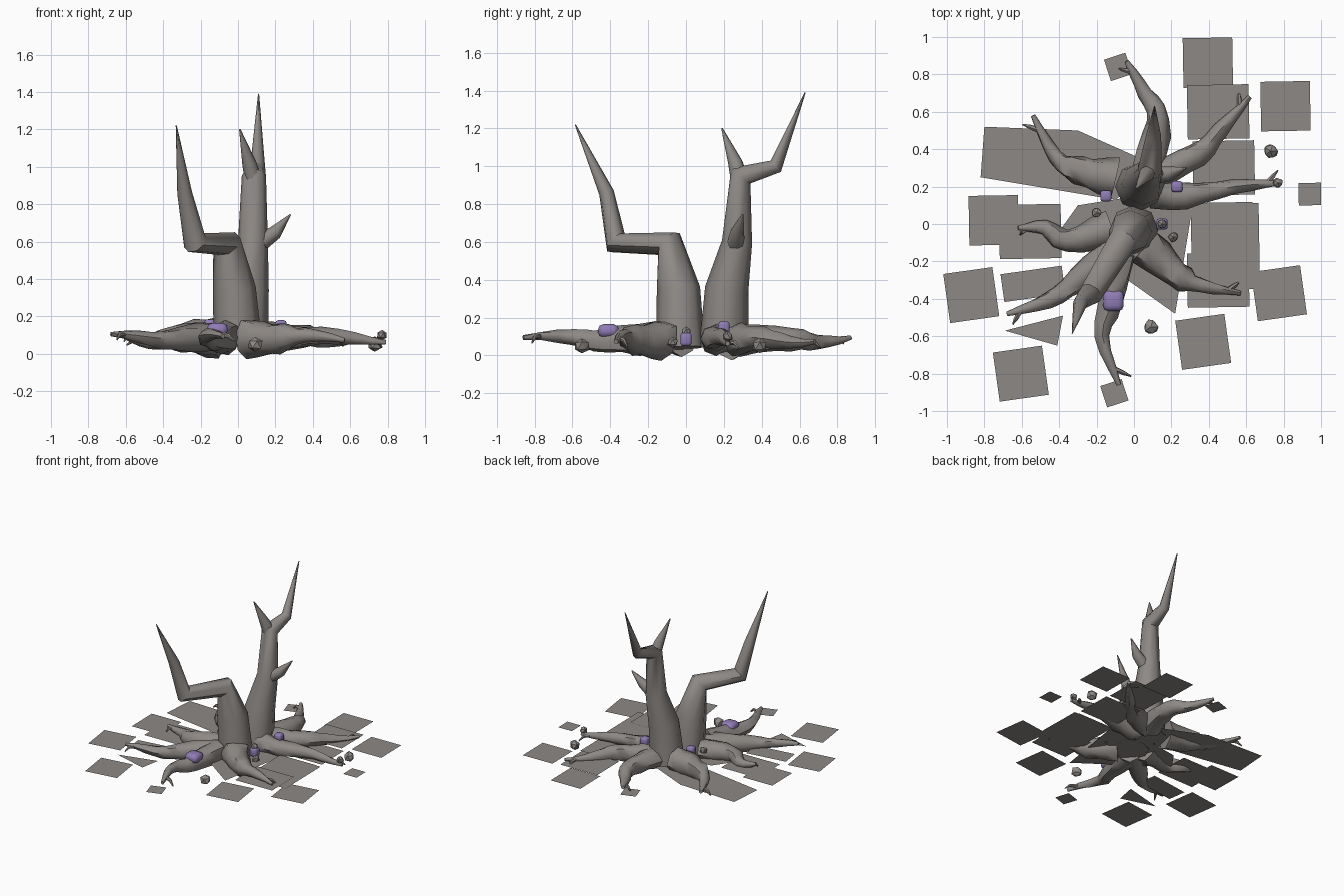
import bpy, bmesh, math, random
from mathutils import Vector, Matrix

if "Cube" in bpy.data.objects:
    bpy.data.objects.remove(bpy.data.objects["Cube"])
random.seed(4)


def material(name, col):
    m = bpy.data.materials.new(name)
    m.diffuse_color = (*col, 1)
    m.use_nodes = True
    m.node_tree.nodes["Principled BSDF"].inputs["Base Color"].default_value = m.diffuse_color
    return m


GREY = material("grey wood and stone", (0.27, 0.25, 0.235))
PURPLE = material("purple crystal", (0.28, 0.20, 0.46))


def finish(name, bm, mat, smooth=True):
    me = bpy.data.meshes.new(name)
    bm.to_mesh(me)
    bm.free()
    me.materials.append(mat)
    ob = bpy.data.objects.new(name, me)
    bpy.context.collection.objects.link(ob)
    if smooth:
        bpy.ops.object.select_all(action='DESELECT')
        ob.select_set(True)
        bpy.context.view_layer.objects.active = ob
        bpy.ops.object.shade_smooth_by_angle(angle=math.radians(50))
    return ob


def add_tube(bm, points, radii, jitter=0.0, sides=8):
    """Tapered tube through points, mitred at the bends."""
    P = [Vector(p) for p in points]
    rings, ref = [], None
    for i, p in enumerate(P):
        a = (p - P[i - 1]).normalized() if i else (P[1] - p).normalized()
        b = (P[i + 1] - p).normalized() if i < len(P) - 1 else a
        t = (a + b).normalized()
        ref = t.orthogonal() if ref is None else ref - t * ref.dot(t)
        ref.normalize()
        side = t.cross(ref)
        ring = []
        for k in range(sides):
            ang = 2 * math.pi * k / sides
            r = radii[i] * (1 + random.uniform(-jitter, jitter))
            ring.append(bm.verts.new(p + r * (math.cos(ang) * ref + math.sin(ang) * side)))
        rings.append(ring)
    for r0, r1 in zip(rings, rings[1:]):
        for k in range(sides):
            j = (k + 1) % sides
            bm.faces.new((r0[k], r0[j], r1[j], r1[k]))
    bm.faces.new(rings[0][::-1])
    bm.faces.new(rings[-1])


# Forked trunk: each stem bends sharply and ends in a spike
STEM_R = (.13, .115, .08, .065, .04, .003)
stems = {
    "front_stem": [(0, -.03, .04), (-.02, -.04, .35), (-.06, -.09, .59),
                   (-.23, -.37, .595), (-.285, -.42, .86), (-.33, -.585, 1.22)],
    "back_stem": [(.03, .2, .04), (.05, .215, .35), (.08, .27, .6),
                  (.085, .29, .95), (.105, .475, 1), (.11, .63, 1.39)],
    "back_spike": [(.09, .29, .9), (.06, .26, 1.02), (.01, .19, 1.2)],
    "side_twig": [(.1, .26, .58), (.2, .27, .65), (.28, .3, .745)],
}
for name, pts in stems.items():
    bm = bmesh.new()
    add_tube(bm, pts, STEM_R if len(pts) > 3 else (.05, .038, .004))
    finish(name, bm, GREY)

# Gnarled roots: four plan points, smoothed, tapering and dipping outwards
roots = [
    [(-.1, .24), (-.3, .29), (-.42, .36), (-.54, .58)],
    [(-.12, -.02), (-.36, -.09), (-.48, -.02), (-.62, -.02)],
    [(-.06, -.1), (-.3, -.3), (-.46, -.41), (-.68, -.48)],
    [(-.07, -.16), (-.12, -.42), (-.17, -.6), (-.08, -.86)],
    [(.06, -.12), (.23, -.27), (.36, -.33), (.57, -.37)],
    [(.1, .17), (.28, .15), (.54, .2), (.79, .22)],
    [(.1, .25), (.34, .37), (.46, .5), (.62, .68)],
    [(.08, .28), (.13, .56), (.06, .7), (-.04, .87)],
]
N = 9
for i, plan in enumerate(roots):
    c = [Vector(p) for p in plan]
    c = [2 * c[0] - c[1]] + c + [2 * c[3] - c[2]]
    pts, radii = [], []
    for n in range(N + 1):
        s = min(int(n / N * 3), 2)
        t, (a, b, d, e) = n / N * 3 - s, c[s:s + 4]
        q = .5 * (2 * b + (d - a) * t + (2 * a - 5 * b + 4 * d - e) * t * t
                  + (3 * b - a - 3 * d + e) * t ** 3)
        u = n / N
        pts.append((q.x, q.y, .085 + .022 * u * math.sin(u * 6 + i)))
        radii.append(.012 + .075 * (1 - u) ** .9 * (1.25 if i in (0, 4) and n < 5 else 1))
    bm = bmesh.new()
    add_tube(bm, pts, radii, .13)
    # small claw at the tip
    p, e = Vector(pts[-2]), Vector(pts[-1]) - Vector(pts[-2])
    out = e + Vector((-e.y, e.x, 0))
    add_tube(bm, [p, p + out * .5, p + out * .8 - Vector((0, 0, .03))], (.016, .012, .004), sides=6)
    finish(f"root_{i + 1}", bm, GREY)

# Loose stones
stones = [(.73, .39, .05), (.09, -.55, .05), (.21, -.07, .07),
          (-.2, .06, .13), (.77, .22, .1), (.15, 0, .125)]
for i, at in enumerate(stones):
    bm = bmesh.new()
    bmesh.ops.create_icosphere(bm, subdivisions=1, radius=.043 if i < 2 else .029)
    for v in bm.verts:
        v.co = v.co * random.uniform(.85, 1.1) + Vector(at)
    finish(f"stone_{i + 1}", bm, GREY, False)

# Purple crystals, one large on the front root and three small
for i, at in enumerate([(-.11, -.41, .13), (-.15, .15, .15), (.23, .2, .145), (.15, 0, .085)]):
    w = .06 if i else .11
    bm = bmesh.new()
    bmesh.ops.create_cube(bm, size=1, matrix=Matrix.Translation(at) @ Matrix.Diagonal((w, w, .07, 1)))
    bmesh.ops.bevel(bm, geom=bm.edges[:], offset=w * .25, segments=2, affect='EDGES', profile=.5)
    finish(f"crystal_{i + 1}", bm, PURPLE)

# Flat square paving plates, front ones turned a little; the last three are small
plates = [(-.87, -.38), (-.605, -.8), (-.75, .02), (.395, .863), (.81, .63), (.45, .6),
          (.48, .3), (.47, -.03), (.45, -.3), (.775, -.37), (.37, -.63), (-.555, -.04),
          (-.54, -.32), (.55, -.12), (.94, .16), (-.105, -.905), (-.085, .84)]
for i, (x, y) in enumerate(plates):
    w = .12 if i > 13 else .33 if abs(x) < .6 and abs(y) < .61 else .265
    d = .15 if i == 12 else min(w, .29)
    turn = math.radians(18 if i > 14 else 8 if y < -.31 else 1)
    if i == 13:
        w, d = .24, .46
    bm = bmesh.new()
    bmesh.ops.create_grid(bm, x_segments=1, y_segments=1, size=.5,
                          matrix=Matrix.Translation((x, y, .05 + .005 * (i % 3)))
                          @ Matrix.Rotation(turn, 4, 'Z') @ Matrix.Diagonal((w, d, 1, 1)))
    finish(f"plate_{i + 1}", bm, GREY, False)

# Larger irregular plates under the trunk
slabs = [
    [(-.82, .25), (-.1, .13), (.15, .3), (-.3, .5), (-.8, .52)],
    [(-.4, -.04), (.22, -.48), (.33, .2), (-.3, .1)],
    [(-.69, -.57), (-.41, -.65), (-.38, -.49)],
]
for i, pts in enumerate(slabs):
    bm = bmesh.new()
    bm.faces.new([bm.verts.new((x, y, .045 + .004 * i)) for x, y in pts])
    finish(f"slab_{i + 1}", bm, GREY, False)
